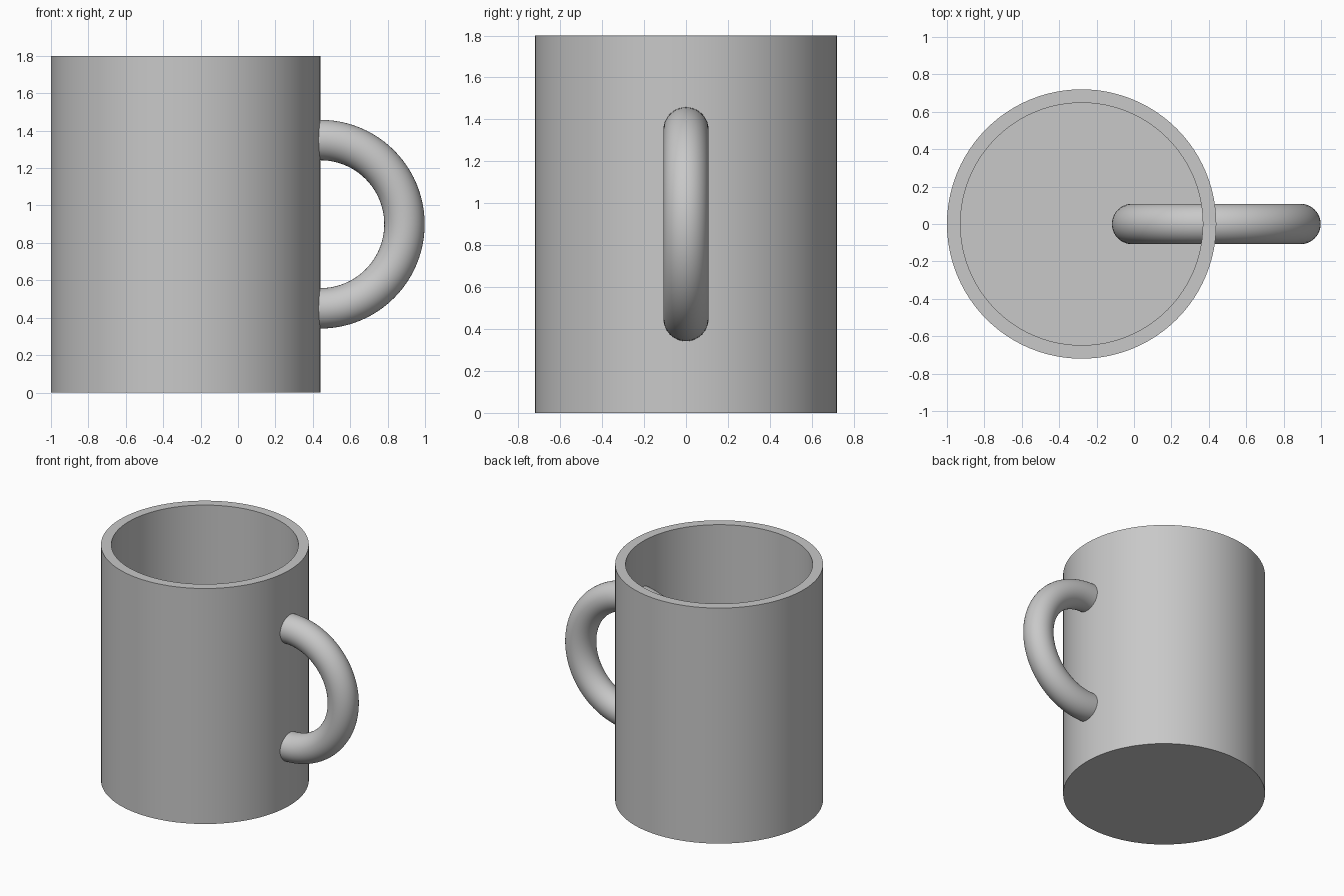
import bpy
import bmesh
import math

cube = bpy.data.objects.get("Cube")
if cube:
    bpy.data.objects.remove(cube, do_unlink=True)

# Overall dimensions
RADIUS, HEIGHT, WALL = 0.72, 1.80, 0.072
BODY_X = -0.28
HANDLE_MAJOR, HANDLE_MINOR = 0.45, 0.108

# Single ceramic colour
grey = bpy.data.materials.new("ceramic_grey")
grey.use_nodes = True
colour = (0.58, 0.58, 0.58, 1)
grey.diffuse_color = colour
grey.node_tree.nodes["Principled BSDF"].inputs["Base Color"].default_value = colour


def finish(obj, name):
    obj.name = name
    obj.data.materials.clear()
    obj.data.materials.append(grey)
    bpy.ops.object.select_all(action="DESELECT")
    obj.select_set(True)
    bpy.context.view_layer.objects.active = obj
    bpy.ops.object.shade_smooth_by_angle(angle=math.radians(35))


# Hollow body: wall profile spun about the vertical axis
bm = bmesh.new()
inner = RADIUS - WALL
profile = [(0, 0), (RADIUS, 0), (RADIUS, HEIGHT), (inner, HEIGHT), (inner, WALL), (0, WALL)]
verts = [bm.verts.new((r, 0, z)) for r, z in profile]
edges = [bm.edges.new(pair) for pair in zip(verts, verts[1:])]
bmesh.ops.spin(bm, geom=verts + edges, cent=(0, 0, 0), axis=(0, 0, 1),
               angle=math.tau, steps=96)
bmesh.ops.remove_doubles(bm, verts=bm.verts, dist=0.0001)
bmesh.ops.recalc_face_normals(bm, faces=bm.faces)
mesh = bpy.data.meshes.new("mug_body")
bm.to_mesh(mesh)
bm.free()
body = bpy.data.objects.new("mug_body", mesh)
body.location.x = BODY_X
bpy.context.collection.objects.link(body)
finish(body, "mug_body")

# Handle: full ring passing through the wall
bpy.ops.mesh.primitive_torus_add(
    major_radius=HANDLE_MAJOR, minor_radius=HANDLE_MINOR,
    major_segments=96, minor_segments=40,
    location=(BODY_X + RADIUS, 0, HEIGHT / 2), rotation=(math.pi / 2, 0, 0))
finish(bpy.context.object, "handle_ring")
